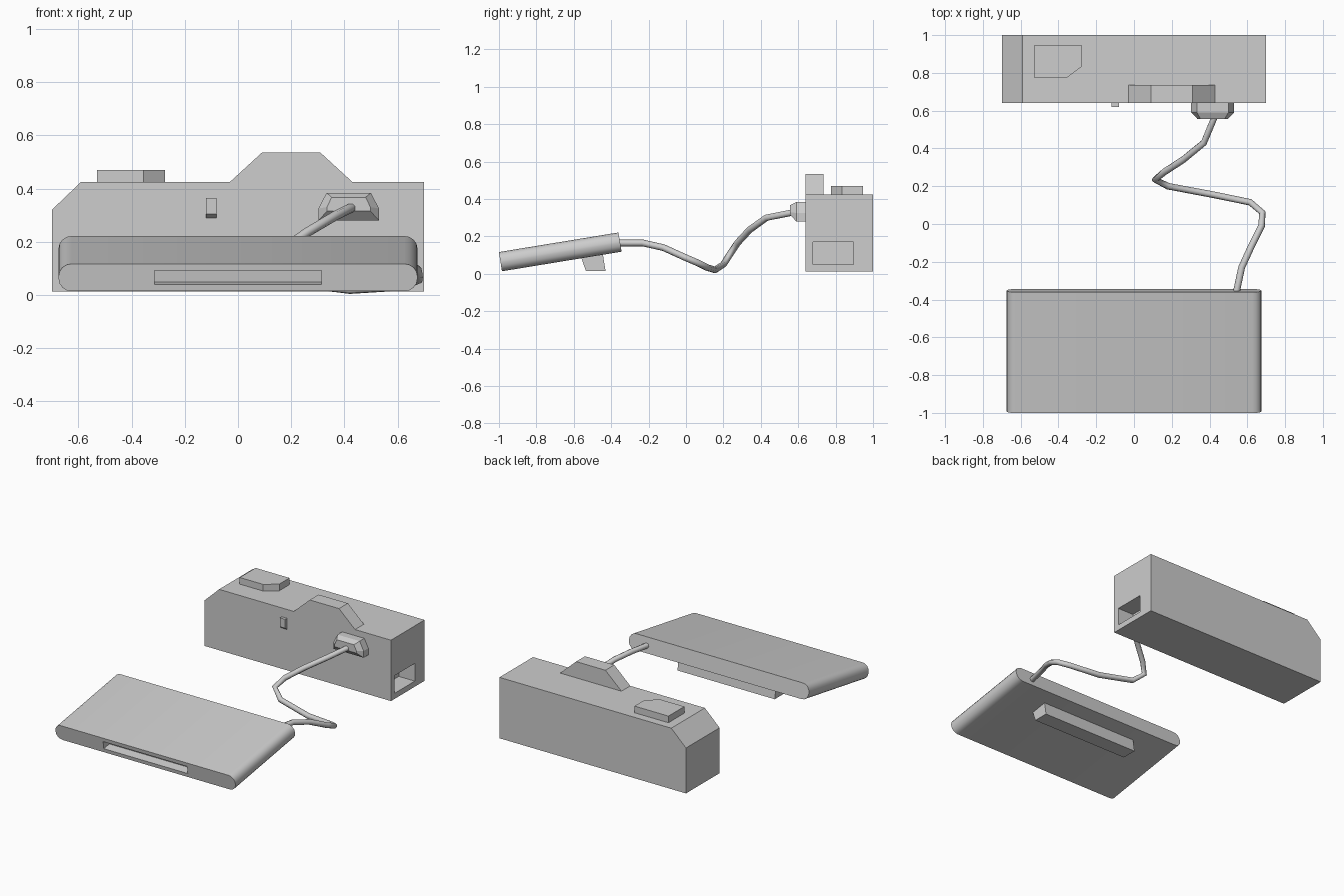
import bpy
import bmesh
import math
from mathutils import Matrix

if "Cube" in bpy.data.objects:
    bpy.data.objects.remove(bpy.data.objects["Cube"])

GREY = (0.61, 0.61, 0.61, 1)
grey = bpy.data.materials.new("plain grey")
grey.use_nodes = True
grey.diffuse_color = GREY
grey.node_tree.nodes["Principled BSDF"].inputs["Base Color"].default_value = GREY


def loft(name, rings):
    """Join matching rings of points into a closed solid."""
    bm = bmesh.new()
    loops = [[bm.verts.new(p) for p in ring] for ring in rings]
    n = len(loops[0])
    for a, b in zip(loops, loops[1:]):
        for i in range(n):
            j = (i + 1) % n
            bm.faces.new((a[i], a[j], b[j], b[i]))
    bm.faces.new(loops[0])
    bm.faces.new(loops[-1])
    bmesh.ops.recalc_face_normals(bm, faces=bm.faces)
    mesh = bpy.data.meshes.new(name)
    bm.to_mesh(mesh)
    bm.free()
    mesh.materials.append(grey)
    obj = bpy.data.objects.new(name, mesh)
    bpy.context.collection.objects.link(obj)
    return obj


def place(axis, level, outline):
    """Stand a flat outline at a level along an axis."""
    k = "xyz".index(axis)
    return [(p[:k] + (level,) + p[k:]) for p in outline]


def prism(name, axis, lo, hi, outline):
    return loft(name, [place(axis, lo, outline), place(axis, hi, outline)])


def rect(u0, u1, v0, v1):
    return [(u0, v0), (u1, v0), (u1, v1), (u0, v1)]


def cut(obj, cutter):
    """Subtract a cutter for good and delete it."""
    mod = obj.modifiers.new("slot", "BOOLEAN")
    mod.operation = "DIFFERENCE"
    mod.solver = "EXACT"
    mod.object = cutter
    bpy.context.view_layer.update()
    graph = bpy.context.evaluated_depsgraph_get()
    mesh = bpy.data.meshes.new_from_object(obj.evaluated_get(graph))
    obj.modifiers.clear()
    obj.data = mesh
    bpy.data.objects.remove(cutter)


# Main housing with one chamfered shoulder and a side socket
housing = prism("housing", "y", 0.64, 1.0, [
    (-0.70, 0.012), (0.70, 0.012), (0.70, 0.425), (-0.59, 0.425), (-0.70, 0.32)])
cut(housing, prism("socket_cutter", "x", 0.58, 0.8, rect(0.68, 0.895, 0.05, 0.17)))

# Raised parts on the housing
prism("top_hump", "y", 0.64, 0.735, [
    (-0.03, 0.425), (0.43, 0.425), (0.31, 0.535), (0.09, 0.535)])
prism("top_button", "z", 0.425, 0.47, [
    (-0.53, 0.775), (-0.355, 0.775), (-0.275, 0.835), (-0.275, 0.945), (-0.53, 0.945)])
prism("front_switch", "x", -0.12, -0.08, [
    (0.645, 0.285), (0.62, 0.305), (0.62, 0.365), (0.645, 0.365)])

# Cable plug, tapered towards the cable
wide = [(0.303, 0.28), (0.53, 0.28), (0.53, 0.325),
        (0.50, 0.384), (0.333, 0.384), (0.303, 0.325)]
narrow = [(0.335, 0.315), (0.498, 0.315), (0.498, 0.33),
          (0.48, 0.367), (0.352, 0.367), (0.335, 0.33)]
loft("cable_plug", [place("y", 0.64, wide), place("y", 0.59, wide),
                    place("y", 0.557, narrow)])

# Flat pad with rounded sides and a front slot
half_w, half_t, half_len, radius = 0.675, 0.052, 0.324, 0.048
outline = []
for corner, (sx, sz) in enumerate([(1, 1), (-1, 1), (-1, -1), (1, -1)]):
    for step in range(5):
        a = math.radians(90 * corner + 22.5 * step)
        outline.append((sx * (half_w - radius) + radius * math.cos(a),
                        sz * (half_t - radius) + radius * math.sin(a)))
pad = prism("pad", "y", -half_len, half_len, outline)
cut(pad, prism("slot_cutter", "y", -0.4, -half_len + 0.06,
               rect(-0.315, 0.315, -0.026, 0.026)))
pad.data.transform(Matrix.Translation((0, -0.6725, 0.1175))
                   @ Matrix.Rotation(math.radians(9.3), 4, "X"))

# Foot propping up the pad
prism("pad_foot", "x", -0.365, 0.365, [
    (-0.535, 0.015), (-0.43, 0.015), (-0.447, 0.12), (-0.565, 0.10)])

# Bent cable from pad to plug
path = [(0.54, -0.37, 0.165), (0.57, -0.23, 0.165), (0.62, -0.12, 0.14),
        (0.675, -0.01, 0.09), (0.68, 0.06, 0.06), (0.615, 0.115, 0.033),
        (0.42, 0.155, 0.021), (0.18, 0.20, 0.05), (0.112, 0.235, 0.105),
        (0.16, 0.275, 0.165), (0.26, 0.34, 0.235), (0.37, 0.43, 0.30),
        (0.428, 0.57, 0.328)]
curve = bpy.data.curves.new("cable", "CURVE")
curve.dimensions = "3D"
curve.bevel_depth = 0.018
curve.bevel_resolution = 2
curve.use_fill_caps = True
spline = curve.splines.new("POLY")
spline.points.add(len(path) - 1)
for point, co in zip(spline.points, path):
    point.co = (*co, 1)
curve.materials.append(grey)
cable = bpy.data.objects.new("cable", curve)
bpy.context.collection.objects.link(cable)

# Smooth only the rounded pad sides
bpy.ops.object.select_all(action="DESELECT")
pad.select_set(True)
bpy.context.view_layer.objects.active = pad
bpy.ops.object.shade_smooth_by_angle(angle=math.radians(30))
